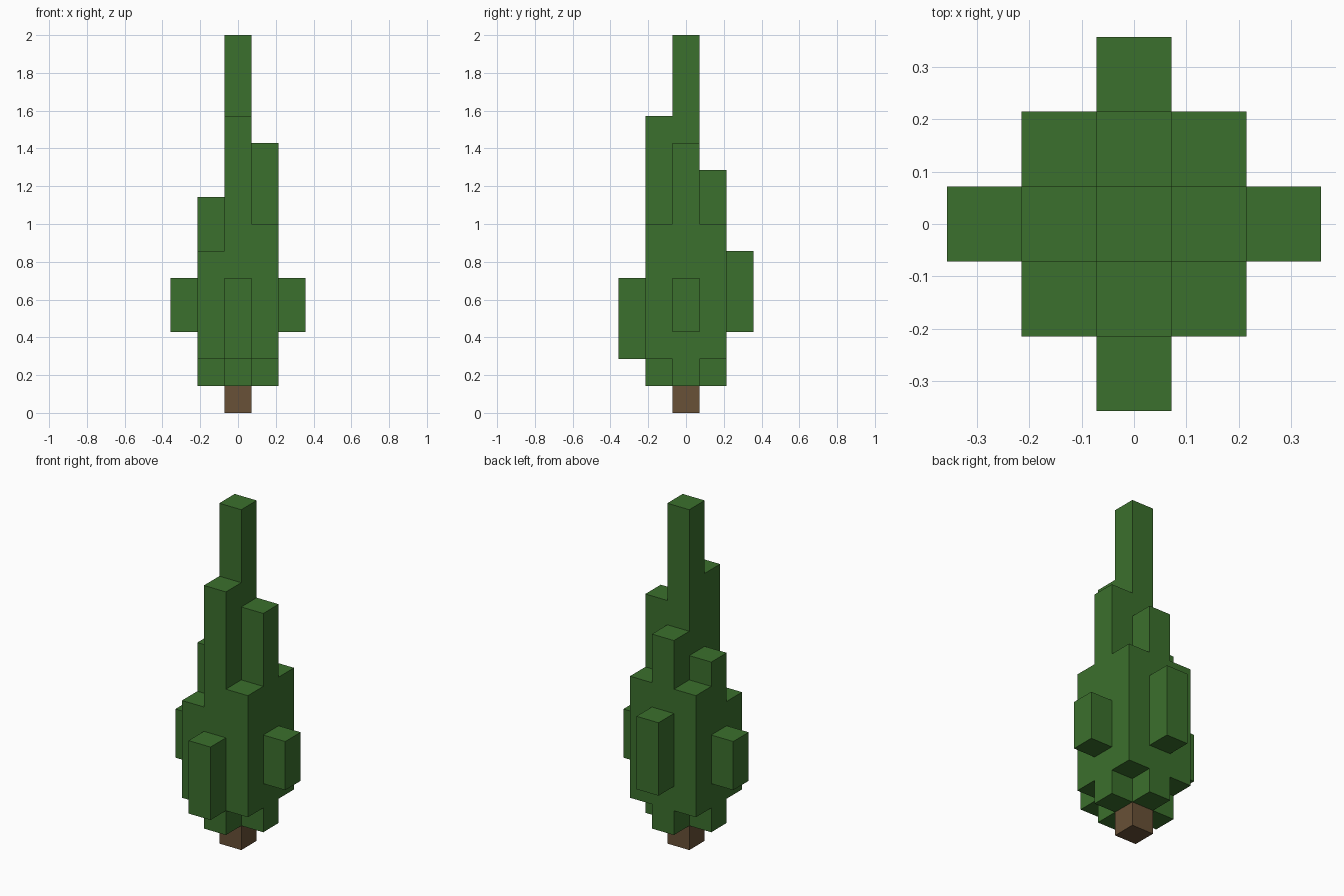
import bpy
import bmesh
from mathutils import Vector

UNIT = 1 / 7  # edge of one block

cube = bpy.data.objects.get("Cube")
if cube:
    bpy.data.objects.remove(cube)


def make_material(name, color):
    mat = bpy.data.materials.new(name)
    mat.use_nodes = True
    mat.diffuse_color = color
    mat.node_tree.nodes["Principled BSDF"].inputs["Base Color"].default_value = color
    return mat


# Leaf columns: (grid x, grid y) -> (bottom, top) in blocks
LEAF_COLUMNS = {
    (0, 0): (1, 14),
    # sides of the core
    (0, -1): (1, 11), (1, 0): (1, 10), (0, 1): (1, 9), (-1, 0): (1, 8),
    # corners of the core
    (-1, -1): (2, 6), (1, -1): (2, 7), (1, 1): (2, 7), (-1, 1): (2, 7),
    # outer tufts
    (0, -2): (2, 5), (2, 0): (3, 5), (0, 2): (3, 6), (-2, 0): (3, 5),
}
TRUNK_COLUMNS = {(0, 0): (0, 1)}


def blocks(columns):
    return {(x, y, z) for (x, y), (low, high) in columns.items()
            for z in range(low, high)}


def build_blocks(name, cells, solid, material):
    """Skin the cells, leaving out every face that touches another block."""
    bm = bmesh.new()
    for cell in sorted(cells):
        center = Vector(cell) + Vector((0, 0, 0.5))
        for axis in range(3):
            for sign in (-1, 1):
                normal = Vector((0, 0, 0))
                normal[axis] = sign
                if tuple(int(c + n) for c, n in zip(cell, normal)) in solid:
                    continue
                u = Vector((0, 0, 0))
                u[(axis + 1) % 3] = 0.5
                v = normal.cross(u)
                corners = (-u - v, u - v, u + v, v - u)
                bm.faces.new([bm.verts.new((center + normal / 2 + c) * UNIT)
                              for c in corners])
    # Weld the skin and merge flat areas
    bmesh.ops.remove_doubles(bm, verts=bm.verts, dist=0.001)
    bmesh.ops.dissolve_limit(bm, angle_limit=0.01, verts=bm.verts, edges=bm.edges)
    mesh = bpy.data.meshes.new(name)
    bm.to_mesh(mesh)
    bm.free()
    mesh.materials.append(material)
    obj = bpy.data.objects.new(name, mesh)
    bpy.context.collection.objects.link(obj)
    return obj


leaf_green = make_material("leaf green", (0.044, 0.162, 0.026, 1))
bark_brown = make_material("bark brown", (0.138, 0.082, 0.038, 1))

leaves, trunk = blocks(LEAF_COLUMNS), blocks(TRUNK_COLUMNS)
build_blocks("foliage", leaves, leaves | trunk, leaf_green)
build_blocks("trunk", trunk, leaves | trunk, bark_brown)
